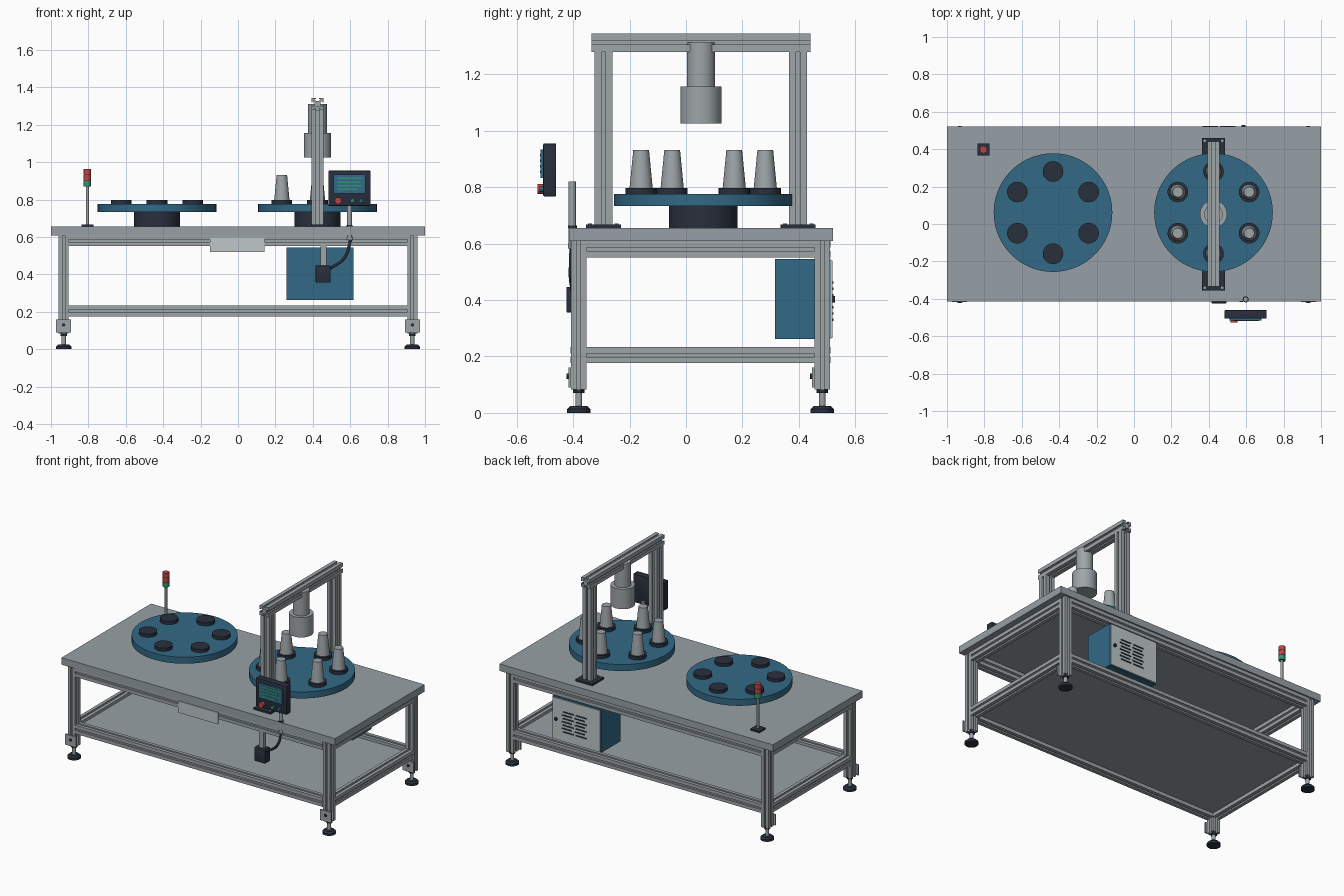
import bpy, bmesh, math
from mathutils import Vector, Matrix

if "Cube" in bpy.data.objects:
    bpy.data.objects.remove(bpy.data.objects["Cube"])


def material(name, r, g, b):
    m = bpy.data.materials.new(name)
    m.diffuse_color = tuple((c / 255) ** 2.2 for c in (r, g, b)) + (1,)
    m.use_nodes = True
    m.node_tree.nodes["Principled BSDF"].inputs["Base Color"].default_value = m.diffuse_color
    return m


STEEL = material("steel grey", 150, 159, 164)
ALU = material("aluminium", 157, 164, 167)
BLUE = material("machine blue", 53, 105, 133)
DARK = material("dark rubber", 45, 51, 63)
PALE = material("pale panel", 190, 197, 199)
RED = material("signal red", 192, 70, 66)
GREEN = material("signal green", 50, 150, 115)


def finish(name, bm, mat):
    bmesh.ops.recalc_face_normals(bm, faces=bm.faces)
    me = bpy.data.meshes.new(name)
    bm.to_mesh(me)
    bm.free()
    me.materials.append(mat)
    ob = bpy.data.objects.new(name, me)
    bpy.context.collection.objects.link(ob)
    return ob


def box(name, x, y, z, mat, bevel=0):
    """Box from (min, max) pairs."""
    bm = bmesh.new()
    bmesh.ops.create_cube(bm, size=1)
    for v in bm.verts:
        v.co = [(lo + hi) / 2 + c * (hi - lo) for c, (lo, hi) in zip(v.co, (x, y, z))]
    if bevel:
        bmesh.ops.bevel(bm, geom=bm.edges[:], offset=bevel, segments=2, affect='EDGES', profile=0.5)
    return finish(name, bm, mat)


def cylinder(name, start, end, r, mat, r2=None, seg=32):
    """Cylinder or cone frustum between two points."""
    a, b = Vector(start), Vector(end)
    d = b - a
    bm = bmesh.new()
    bmesh.ops.create_cone(bm, cap_ends=True, segments=seg, radius1=r,
                          radius2=r if r2 is None else r2, depth=d.length)
    bm.transform(Matrix.Translation((a + b) / 2) @ d.to_track_quat('Z', 'Y').to_matrix().to_4x4())
    return finish(name, bm, mat)


def disc(name, x, y, z0, z1, r, mat, r2=None, seg=32):
    return cylinder(name, (x, y, z0), (x, y, z1), r, mat, r2, seg)


def extrusion(name, start, end, size):
    """Slotted aluminium bar between two points on an axis line."""
    h = size / 2
    quarter = [(1, 1), (.22, 1), (.22, .82), (.5, .82), (.3, .5),
               (-.3, .5), (-.5, .82), (-.22, .82), (-.22, 1)]
    pts = []
    for k in range(4):
        c, s = [(1, 0), (0, 1), (-1, 0), (0, -1)][k]
        pts += [(h * (c * u - s * v), h * (s * u + c * v)) for u, v in quarter]
    a, d = Vector(start), Vector(end) - Vector(start)
    bm = bmesh.new()
    face = bm.faces.new([bm.verts.new((u, v, 0)) for u, v in pts])
    ext = bmesh.ops.extrude_face_region(bm, geom=[face])
    bmesh.ops.translate(bm, vec=(0, 0, d.length),
                        verts=[g for g in ext["geom"] if isinstance(g, bmesh.types.BMVert)])
    axis = max(range(3), key=lambda i: abs(d[i]))
    rot = (Matrix.Rotation(math.pi / 2, 4, 'Y'), Matrix.Rotation(-math.pi / 2, 4, 'X'), Matrix())[axis]
    bm.transform(Matrix.Translation(a) @ rot)
    return finish(name, bm, ALU)


# Table top and lower shelf
box("table_top", (-1, 1), (-.414, .521), (.609, .655), STEEL)
box("lower_shelf", (-.925, .925), (-.37, .475), (.2, .215), STEEL)

# Frame: legs, levelling feet and rails
LX, YF, YB, S = .932, -.38, .483, .054
for x in (-LX, LX):
    for y in (YF, YB):
        extrusion("leg", (x, y, .083), (x, y, .609), S)
        disc("foot_pad", x, y, 0, .014, .041, DARK)
        disc("foot_pad_top", x, y, .014, .024, .041, DARK, .03)
        disc("foot_stem", x, y, .02, .083, .012, ALU, seg=16)
        disc("foot_nut", x, y, .07, .083, .02, DARK, seg=6)
        box("foot_bracket", (x - .04, x + .04), (y - .037, y - .027), (.09, .16), ALU)
        cylinder("bracket_bolt", (x, y - .037, .13), (x, y - .043, .13), .009, DARK, seg=12)
for z in (.2045, .58):
    for y in (YF, YB):
        extrusion("long_rail", (-LX + S / 2, y, z), (LX - S / 2, y, z), S + .003)
    for x in (-LX, LX):
        extrusion("side_rail", (x, YF + S / 2, z), (x, YB - S / 2, z), S + .003)

# Front plate under the table edge
box("front_plate", (-.15, .143), (-.414, -.407), (.52, .597), PALE)

# Turntables with workpiece holders, cups on the right one
CY = .061
for cx, cups in ((-.433, False), (.425, True)):
    disc("turntable_base", cx, CY, .655, .733, .122, DARK, seg=48)
    disc("turntable", cx, CY, .733, .776, .317, BLUE, seg=96)
    for k in range(6):
        a = math.radians(30 + 60 * k)
        px, py = cx + .22 * math.cos(a), CY + .22 * math.sin(a)
        disc("holder", px, py, .776, .797, .055, DARK)
        if cups:
            disc("cup", px, py, .797, .931, .041, ALU, .028)

# Gantry with inspection head
GX = .425
for y in (-.293, .3975):
    box("gantry_base", (GX - .062, GX + .062), (y - .062, y + .062), (.655, .667), DARK)
    extrusion("gantry_post", (GX, y, .667), (GX, y, 1.28), .064)
    for sx in (-.047, .047):
        for sy in (-.047, .047):
            disc("base_bolt", GX + sx, y + sy, .667, .672, .007, ALU, seg=12)
extrusion("gantry_beam", (GX, -.335, 1.312), (GX, .442, 1.312), .064)
disc("head_upper", GX, .053, 1.156, 1.312, .05, ALU, seg=48)
disc("head_lower", GX, .053, 1.025, 1.156, .073, ALU, seg=48)

# Signal tower
TX, TY = -.805, .398
box("tower_base", (TX - .033, TX + .033), (TY - .033, TY + .033), (.655, .666), DARK)
disc("tower_pole", TX, TY, .666, .87, .008, ALU, seg=16)
for k, mat in enumerate((GREEN, RED, RED)):
    z = .87 + .032 * k
    disc("tower_lamp", TX, TY, z, z + .029, .02, mat)
    if k:
        disc("lamp_gap", TX, TY, z - .003, z, .018, DARK)

# Operator panel
box("panel_case", (.484, .709), (-.506, -.46), (.767, .955), DARK, .004)
box("panel_screen", (.51, .683), (-.516, -.506), (.833, .933), BLUE)
for k, w in enumerate((.13, .12, .13, .11)):
    z = .913 - .0195 * k
    box("screen_line", (.532, .532 + w), (-.518, -.516), (z - .004, z + .004), GREEN)
for x, r, d, mat in ((.535, .018, .021, RED), (.612, .011, .013, GREEN), (.657, .011, .013, BLUE)):
    cylinder("panel_button", (x, -.506, .794), (x, -.506 - d, .794), r, mat, seg=24)
disc("panel_pole", .597, -.403, .585, .82, .013, ALU, seg=24)
disc("pole_collar", .597, -.403, .655, .664, .016, DARK, seg=24)
disc("pole_nut", .597, -.403, .583, .6, .016, ALU, seg=24)

# Switch box, its hanger and the cable
box("switch_box", (.415, .495), (-.424, -.37), (.356, .447), DARK, .004)
box("switch_hanger", (.44, .473), (-.408, -.385), (.447, .56), ALU)
cu = bpy.data.curves.new("cable", 'CURVE')
cu.dimensions = '3D'
cu.bevel_depth = .008
cu.bevel_resolution = 2
sp = cu.splines.new('BEZIER')
sp.bezier_points.add(2)
for p, co in zip(sp.bezier_points, ((.602, -.403, .585), (.57, -.408, .49), (.49, -.4, .43))):
    p.co = co
    p.handle_left_type = p.handle_right_type = 'AUTO'
cu.materials.append(DARK)
bpy.context.collection.objects.link(bpy.data.objects.new("cable", cu))

# Control cabinet with vented rear door
box("cabinet", (.26, .617), (.315, .513), (.262, .545), BLUE)
box("cabinet_door", (.264, .613), (.513, .52), (.266, .541), PALE)
for k in range(7):
    z = .33 + .022 * k
    for x in (.365, .46):
        off = .008 * (k % 2)
        box("vent_slot", (x + off, x + off + .075), (.52, .523), (z - .004, z + .004), DARK)
cylinder("door_lock", (.585, .52, .403), (.585, .529, .403), .011, DARK, seg=16)

# Smooth shading with sharp edges kept
meshes = [o for o in bpy.context.scene.objects if o.type == 'MESH']
for o in meshes:
    o.select_set(True)
bpy.context.view_layer.objects.active = meshes[0]
bpy.ops.object.shade_smooth_by_angle(angle=math.radians(30))
